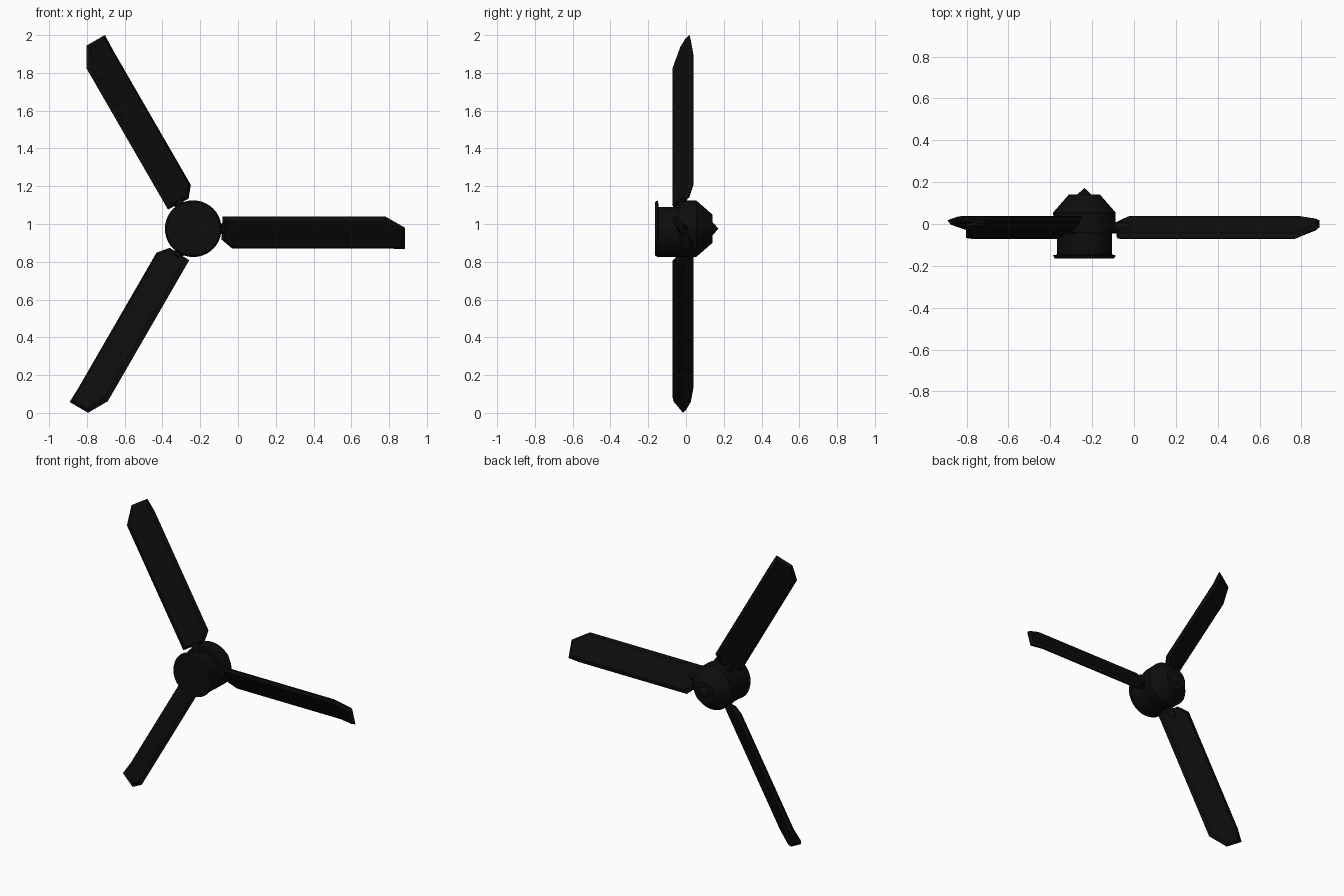
import bpy, bmesh, math
from mathutils import Vector, Matrix

if "Cube" in bpy.data.objects:
    bpy.data.objects.remove(bpy.data.objects["Cube"])

HUB = Vector((-0.237, 0, 0.975))   # rotor axis, runs along y

black = bpy.data.materials.new("near_black")
black.diffuse_color = (0.004, 0.004, 0.004, 1)
black.use_nodes = True
black.node_tree.nodes["Principled BSDF"].inputs["Base Color"].default_value = black.diffuse_color


def finish(name, bm, smooth=True):
    bmesh.ops.remove_doubles(bm, verts=bm.verts, dist=1e-5)
    bmesh.ops.recalc_face_normals(bm, faces=bm.faces)
    me = bpy.data.meshes.new(name)
    bm.to_mesh(me)
    bm.free()
    me.materials.append(black)
    ob = bpy.data.objects.new(name, me)
    bpy.context.collection.objects.link(ob)
    if smooth:
        bpy.ops.object.select_all(action='DESELECT')
        ob.select_set(True)
        bpy.context.view_layer.objects.active = ob
        bpy.ops.object.shade_smooth_by_angle(angle=math.radians(30))
    return ob


def lathe(name, profile, centre, steps=40):
    """Spin (radius, y) points around an axis along y."""
    bm = bmesh.new()
    pts = [bm.verts.new(centre + Vector((r, y, 0))) for r, y in profile]
    edges = [bm.edges.new(pair) for pair in zip(pts, pts[1:])]
    bmesh.ops.spin(bm, geom=pts + edges, cent=centre, axis=(0, 1, 0),
                   angle=math.tau, steps=steps, use_merge=True)
    return finish(name, bm)


# Hub: capped flange, motor body, tapered dome and pointed nose
lathe("flange", [(0, -0.165), (0.141, -0.165), (0.15, -0.15), (0.132, -0.146), (0, -0.146)], HUB)
lathe("motor_body", [(0, -0.15), (0.132, -0.15), (0.132, 0), (0, 0)], HUB - Vector((0, 0, 0.017)))
lathe("hub_dome", [(0, -0.04), (0.147, -0.04), (0.149, 0.055), (0.075, 0.14), (0, 0.14)], HUB)
lathe("nose_cone", [(0, 0.13), (0.035, 0.14), (0, 0.172)], HUB, 16)

# Blade outline: distance from axis, offset across, depth
OUTLINE = [(0.155, 0.065, -0.067), (1.017, 0.065, -0.067), (1.122, 0.005, -0.016),
           (1.122, -0.108, 0.018), (1.03, -0.105, 0.035), (0.207, -0.105, 0.035),
           (0.15, -0.058, 0.007)]
NORMAL = Vector((0, 0.857, 0.514))   # across the pitched blade


def blade(name, angle):
    bm = bmesh.new()
    rim = [Vector((u, y, v)) for u, v, y in OUTLINE]
    mid = Vector((0.64, -0.016, -0.02))
    rings = []
    for side in (-1, 0, 1):
        ring = []
        for p in rim:
            if side:
                d = p - mid
                p = mid + Vector((d.x * 0.965, d.y * 0.8, d.z * 0.8)) + NORMAL * side * 0.017
            ring.append(bm.verts.new(p))
        rings.append(ring)
    n = len(rim)
    for a, b in zip(rings, rings[1:]):
        for i in range(n):
            j = (i + 1) % n
            bm.faces.new((a[i], a[j], b[j], b[i]))
    bm.faces.new(rings[0])
    bm.faces.new(rings[2])
    bm.transform(Matrix.Translation(HUB) @ Matrix.Rotation(-angle, 4, 'Y'))
    finish(name, bm, smooth=False)


def neck(name, angle):
    bm = bmesh.new()
    place = Matrix.Translation((0.15, -0.018, 0)) @ Matrix.Rotation(math.pi / 2, 4, 'Y')
    bmesh.ops.create_cone(bm, cap_ends=True, segments=16, radius1=0.032, radius2=0.022,
                          depth=0.12, matrix=place)
    bm.transform(Matrix.Translation(HUB) @ Matrix.Rotation(-angle, 4, 'Y'))
    finish(name, bm)


# Three pitched blades on short necks
for k in range(3):
    turn = k * math.tau / 3
    blade(f"blade_{k + 1}", turn)
    neck(f"blade_neck_{k + 1}", turn)
